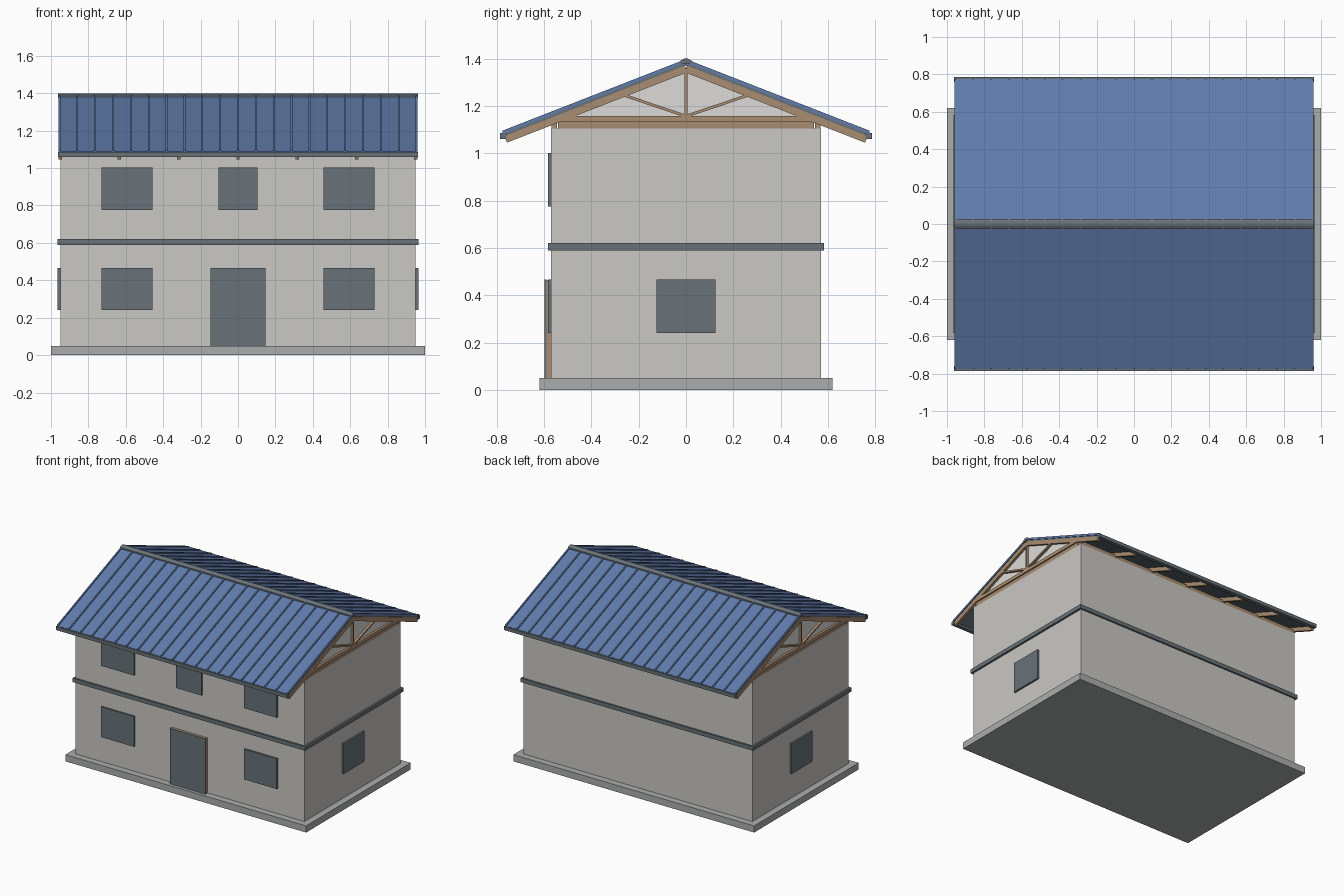
import bpy
import bmesh

default = bpy.data.objects.get("Cube")
if default:
    bpy.data.objects.remove(default, do_unlink=True)


def material(name, color):
    mat = bpy.data.materials.new(name)
    mat.use_nodes = True
    rgba = (*color, 1)
    mat.diffuse_color = rgba
    mat.node_tree.nodes["Principled BSDF"].inputs["Base Color"].default_value = rgba
    return mat


WALL = material("warm_grey_render", (0.59, 0.58, 0.55))
SLAB = material("concrete_grey", (0.41, 0.42, 0.42))
TRIM = material("slate_trim", (0.14, 0.17, 0.19))
BLUE = material("blue_metal", (0.12, 0.20, 0.41))
WOOD = material("timber", (0.40, 0.27, 0.165))
PANEL = material("pale_gable_panel", (0.72, 0.71, 0.69))


def build(name, mat, prisms):
    """Each prism is (x0, x1, side profile of (y, z) points)."""
    bm = bmesh.new()
    for x0, x1, profile in prisms:
        face = bm.faces.new([bm.verts.new((x0, y, z)) for y, z in profile])
        ext = bmesh.ops.extrude_face_region(bm, geom=[face])["geom"]
        verts = [v for v in ext if isinstance(v, bmesh.types.BMVert)]
        bmesh.ops.translate(bm, verts=verts, vec=(x1 - x0, 0, 0))
    bmesh.ops.recalc_face_normals(bm, faces=bm.faces)
    mesh = bpy.data.meshes.new(name)
    bm.to_mesh(mesh)
    bm.free()
    mesh.materials.append(mat)
    obj = bpy.data.objects.new(name, mesh)
    bpy.context.collection.objects.link(obj)
    return obj


def block(x0, x1, y0, y1, z0, z1):
    return (x0, x1, [(y0, z0), (y1, z0), (y1, z1), (y0, z1)])


def strip(x0, x1, a, b, width):
    """Straight timber between two (y, z) points."""
    dy, dz = b[0] - a[0], b[1] - a[1]
    k = width / 2 / (dy * dy + dz * dz) ** 0.5
    ny, nz = -dz * k, dy * k
    return (x0, x1, [(a[0] + ny, a[1] + nz), (b[0] + ny, b[1] + nz),
                     (b[0] - ny, b[1] - nz), (a[0] - ny, a[1] - nz)])


SLOPE = 0.39


def slope_layer(x0, x1, side, top, thick, y_end, y_start=0):
    """Layer parallel to the roof; top is its height at the ridge."""
    y0, y1 = side * y_start, side * y_end
    z0, z1 = top - SLOPE * y_start, top - SLOPE * y_end
    return (x0, x1, [(y0, z0), (y1, z1), (y1, z1 - thick), (y0, z0 - thick)])


# Body
build("foundation_slab", SLAB, [block(-1, 1, -0.62, 0.62, 0, 0.05)])
build("walls", WALL, [block(-0.95, 0.95, -0.57, 0.57, 0.05, 1.105)])
build("floor_band", TRIM, [block(-0.965, 0.965, -0.583, 0.583, 0.59, 0.62)])

# Windows and door
for floor, z in (("lower", 0.24), ("upper", 0.775)):
    for side, x in (("right", -0.593), ("left", 0.593)):
        build(f"{floor}_{side}_window", TRIM,
              [block(x - 0.137, x + 0.137, -0.583, -0.57, z, z + 0.227)])
build("upper_middle_window", TRIM, [block(-0.105, 0.105, -0.583, -0.57, 0.775, 1.002)])
for side, x in (("right", -0.957), ("left", 0.957)):
    build(f"{side}_end_window", TRIM,
          [block(x - 0.007, x + 0.007, -0.125, 0.125, 0.24, 0.467)])
build("door_frame", WOOD, [block(-0.147, 0.147, -0.59, -0.57, 0.05, 0.464)])
build("door", TRIM, [block(-0.148, 0.148, -0.597, -0.59, 0.05, 0.467)])

# Timber plates on top of the walls
plates = [block(-0.95, 0.95, s * 0.557 - 0.012, s * 0.557 + 0.012, 1.105, 1.132)
          for s in (-1, 1)]
plates += [block(s * 0.938 - 0.012, s * 0.938 + 0.012, -0.54, 0.54, 1.105, 1.132)
           for s in (-1, 1)]
build("wall_plates", WOOD, plates)

# Roof trusses
for i in range(7):
    x = (i - 3) * 0.317
    x0, x1 = x - 0.009, x + 0.009
    parts = [block(x0, x1, -0.555, 0.555, 1.132, 1.157),
             block(x0, x1, -0.007, 0.007, 1.157, 1.35)]
    for s in (-1, 1):
        parts.append(strip(x0, x1, (0, 1.356), (s * 0.762, 1.356 - SLOPE * 0.762), 0.03))
        parts.append(strip(x0, x1, (0, 1.157), (s * 0.265, 1.246), 0.012))
    build(f"roof_truss_{i + 1}", WOOD, parts)

# Gable infill behind the end trusses
for side, s in (("right", -1), ("left", 1)):
    build(f"{side}_gable_panel", PANEL,
          [(s * 0.930, s * 0.940, [(-0.55, 1.132), (0.55, 1.132), (0.55, 1.15),
                                   (0, 1.36), (-0.55, 1.15)])])

# Roof slopes: deck, metal sheet, standing seams and eave gutter
for side, s in (("front", -1), ("back", 1)):
    build(f"{side}_roof_deck", TRIM, [slope_layer(-0.955, 0.955, s, 1.383, 0.012, 0.765)])
    build(f"{side}_roof_sheet", BLUE, [slope_layer(-0.96, 0.96, s, 1.390, 0.007, 0.775)])
    seams = []
    for i in range(21):
        x = (i - 10) * 0.0955
        seams.append(slope_layer(x - 0.005, x + 0.005, s, 1.398, 0.009, 0.775, 0.02))
    build(f"{side}_roof_seams", BLUE, seams)
    build(f"{side}_gutter", TRIM,
          [block(-0.962, 0.962, s * 0.773 - 0.014, s * 0.773 + 0.014, 1.06, 1.086)])

# Ridge cap
build("ridge_cap", TRIM,
      [(-0.962, 0.962, [(-0.026, 1.378), (-0.026, 1.39), (-0.008, 1.4), (0.008, 1.4),
                        (0.026, 1.39), (0.026, 1.378)])])
